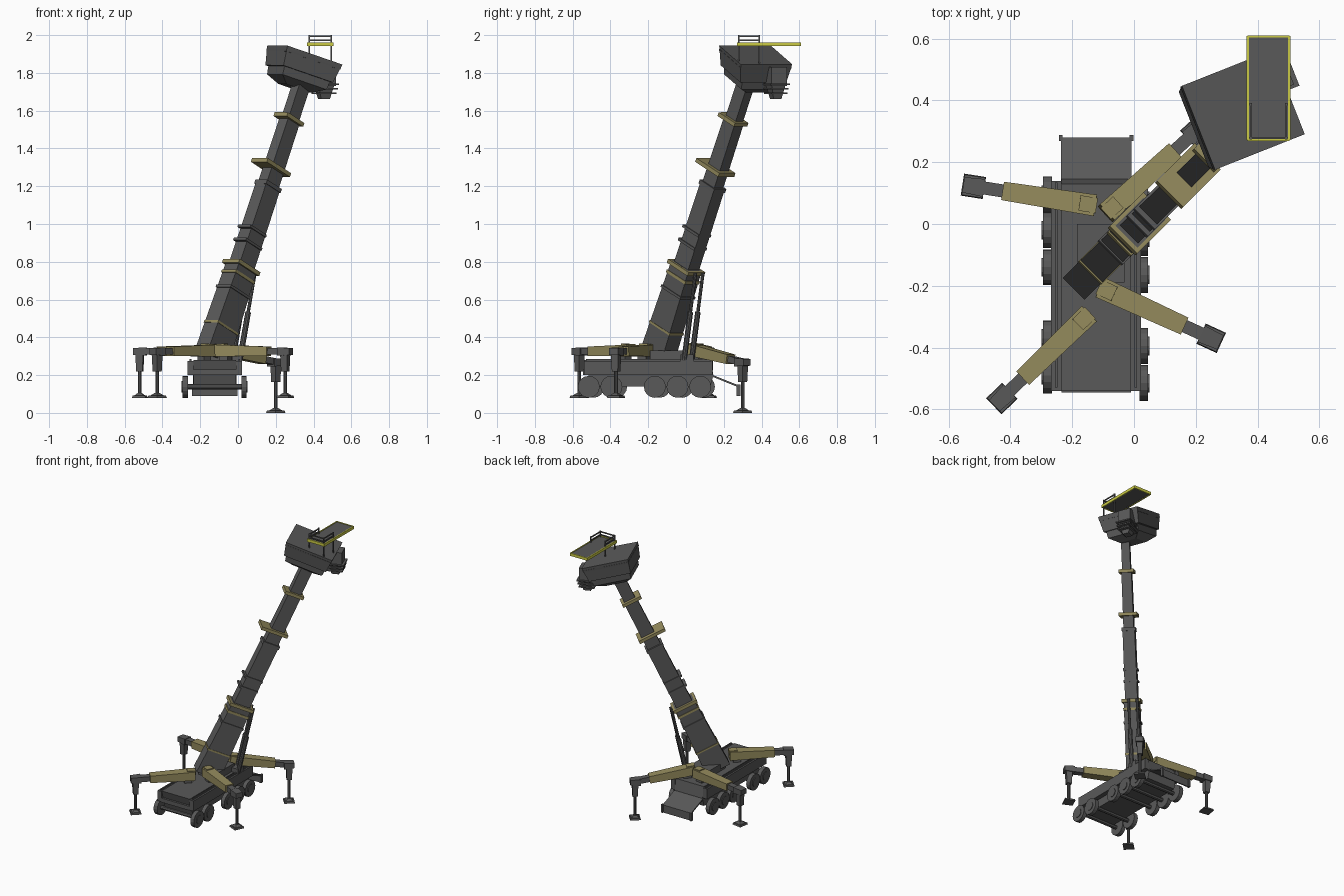
import bpy, math
from mathutils import Vector as V

if "Cube" in bpy.data.objects:
    bpy.data.objects.remove(bpy.data.objects["Cube"])


def material(name, rgb):
    m = bpy.data.materials.new(name)
    m.diffuse_color = (*rgb, 1)
    m.use_nodes = True
    m.node_tree.nodes["Principled BSDF"].inputs["Base Color"].default_value = m.diffuse_color
    return m


DARK = material("dark_grey", (0.10, 0.10, 0.10))
OLIVE = material("olive_yellow", (0.30, 0.26, 0.11))
YELLOW = material("bright_yellow", (0.6, 0.6, 0.06))
UP = V((0, 0, 1))


def mesh(name, verts, faces, mat=DARK):
    me = bpy.data.meshes.new(name)
    me.from_pydata([tuple(v) for v in verts], [], faces)
    me.materials.append(mat)
    ob = bpy.data.objects.new(name, me)
    bpy.context.collection.objects.link(ob)
    return ob


def beam(name, p0, p1, s0, s1, side, mat=DARK):
    """Tapered bar from p0 to p1; s0 and s1 are (along side, across) sizes."""
    p0, p1 = V(p0), V(p1)
    axis = (p1 - p0).normalized()
    side = V(side)
    side = (side - axis * side.dot(axis)).normalized()
    other = axis.cross(side)
    verts = [p + side * (s[0] / 2 * i) + other * (s[1] / 2 * j)
             for p, s in ((p0, s0), (p1, s1))
             for i, j in ((-1, -1), (1, -1), (1, 1), (-1, 1))]
    faces = [(3, 2, 1, 0), (4, 5, 6, 7)] + [(k, (k + 1) % 4, 4 + (k + 1) % 4, 4 + k) for k in range(4)]
    return mesh(name, verts, faces, mat)


def box(name, lo, hi, mat=DARK):
    c = [(a + b) / 2 for a, b in zip(lo, hi)]
    s = (hi[0] - lo[0], hi[1] - lo[1])
    return beam(name, (c[0], c[1], lo[2]), (c[0], c[1], hi[2]), s, s, (1, 0, 0), mat)


def cylinder(name, p0, p1, r, sides=12, mat=DARK):
    p0, p1 = V(p0), V(p1)
    bpy.ops.mesh.primitive_cylinder_add(vertices=sides, radius=r, depth=(p1 - p0).length,
                                        location=(p0 + p1) / 2)
    ob = bpy.context.object
    ob.name = name
    ob.rotation_euler = (p1 - p0).to_track_quat('Z', 'Y').to_euler()
    ob.data.materials.append(mat)
    return ob


def extrude_x(name, profile, x0, x1, mat=DARK):
    n = len(profile)
    verts = [(x, y, z) for x in (x0, x1) for y, z in profile]
    faces = [tuple(range(n))[::-1], tuple(range(n, 2 * n))]
    faces += [(k, (k + 1) % n, n + (k + 1) % n, n + k) for k in range(n)]
    return mesh(name, verts, faces, mat)


# Chassis, side decks and hinged tail plate
extrude_x("chassis", [(-.54, .28), (-.50, .14), (.13, .14), (.145, .20), (.13, .28)][::-1], -.235, -.01)
for n, x0, x1 in (("left", -.268, -.235), ("right", -.01, .022)):
    box(n + "_side_deck", (x0, -.54, .20), (x1, .14, .275))
    box(n + "_deck_rail", (x0 + .012, -.53, .275), (x1 - .012, .135, .285))
extrude_x("tail_plate", [(.13, .205), (.28, .145), (.28, .09), (.272, .09), (.272, .138), (.13, .195)], -.237, -.008)
for x in (-.237, -.008):
    box("tail_hinge", (x - .006, .268, .09), (x + .006, .288, .15))
box("front_bumper", (-.235, -.545, .20), (-.01, -.53, .23))

# Wheels: five per side, slightly staggered
for x0, x1, hub, ys in ((-.295, -.265, -.299, (.095, -.02, -.14, -.37, -.49)),
                        (.018, .046, .05, (.075, -.045, -.165, -.395, -.515))):
    for y in ys:
        cylinder("wheel", (x0, y, .138), (x1, y, .138), .058, 16)
        cylinder("wheel_hub", ((x0 + x1) / 2, y, .138), (hub, y, .138), .03, 12)
for y in (.085, -.03, -.15, -.38, -.5):
    cylinder("axle", (-.28, y, .138), (.03, y, .138), .014, 8)

# Turntable under the boom
box("turntable", (-.185, -.19, .27), (-.03, .0, .33))


# Outriggers: olive arm, grey inner arm, knuckle, jack and foot
def outrigger(root, tip, foot_z):
    root, tip = V(root), V(tip)
    d = (tip - root)
    flat = V((d.x, d.y, 0)).normalized()
    side = UP.cross(flat)
    mid = root.lerp(tip, .76)
    beam("outrigger_arm", root, mid, (.070, .062), (.060, .050), side, OLIVE)
    beam("outrigger_root_cap", root + UP * .02 - d * .01, root + UP * .022 + d * .13, (.05, .03), (.05, .03), side, OLIVE)
    beam("outrigger_extension", root.lerp(tip, .70), tip, (.042, .036), (.042, .034), side)
    beam("outrigger_knuckle", tip - flat * .035, tip + flat * .033, (.058, .044), (.05, .036), side)
    beam("outrigger_mount", (root + d * .12) - UP * .085, root + d * .12, (.05, .05), (.05, .05), side)
    beam("jack_sleeve", tip, tip - UP * .105, (.042, .042), (.034, .034), side)
    cylinder("jack_rod", tip - UP * .09, (tip.x, tip.y, foot_z + .012), .010, 8)
    beam("jack_foot", (tip.x, tip.y, foot_z), (tip.x, tip.y, foot_z + .012), (.072, .072), (.066, .066), side)
    beam("jack_foot_top", (tip.x, tip.y, foot_z + .012), (tip.x, tip.y, foot_z + .025), (.05, .05), (.02, .02), side)


outrigger((-.125, .06, .33), (-.52, .122, .325), .08)
outrigger((-.145, -.29, .33), (-.428, -.565, .325), .08)
outrigger((-.11, -.205, .33), (.25, -.37, .325), .08)
outrigger((-.09, .035, .335), (.20, .30, .268), 0)

# Telescopic boom along a slanted axis
U = V((1, -1, 0)).normalized()


def axis_at(z):
    return V((-.105 + .33 * (z - .4), -.12 + .325 * (z - .4), z))


D = (axis_at(1) - axis_at(0)).normalized()
W = D.cross(U)
for i, (z0, z1, s0, s1) in enumerate(((.29, .78, (.10, .17), (.10, .14)), (.76, 1.20, (.082, .115), (.08, .11)),
                                      (1.18, 1.55, (.068, .095), (.066, .09)), (1.53, 1.78, (.056, .08), (.056, .08)))):
    beam("boom_section_%d" % (i + 1), axis_at(z0), axis_at(z1), s0, s1, U)

# Boom collars: height, width, depth, thickness, offset, colour
for z, w, h, t, off, m in ((.45, .106, .168, .012, 0, OLIVE), (.64, .112, .16, .014, 0, DARK),
                           (.72, .108, .155, .016, 0, OLIVE), (.77, .125, .17, .022, 0, OLIVE),
                           (.89, .095, .132, .014, -.008, DARK), (.96, .095, .132, .014, -.008, DARK),
                           (1.20, .09, .12, .022, 0, DARK), (1.29, .12, .19, .022, -.022, OLIVE),
                           (1.55, .10, .135, .022, -.008, OLIVE)):
    c = axis_at(z) + W * off
    beam("boom_collar", c - D * t / 2, c + D * t / 2, (w, h), (w, h), U, m)

# Lift cylinders behind the boom
for s in (-.028, .028):
    lo, hi = V((-.01, .01, .28)) + U * s, V((.07, .07, .74)) + U * s
    cylinder("lift_cylinder", lo, lo.lerp(hi, .55), .015, 10)
    cylinder("lift_rod", lo.lerp(hi, .5), hi, .009, 8)
box("lift_bracket", (-.05, -.03, .27), (.02, .04, .31))

# Tilted head housing in two tapered tiers
A, B = V((.29, .115, -.10)).normalized(), V((-.103, .273, 0)).normalized()
N = A.cross(B)
C = V((.354, .369, 1.895))
for name, h0, h1, s0, s1 in (("head_upper", 0, .105, (.328, .292), (.296, .262)),
                             ("head_lower", .105, .15, (.272, .235), (.262, .225)),
                             ("head_base", .15, .185, (.262, .225), (.15, .12))):
    beam(name, C - N * h0, C - N * h1, s0, s1, A)
beam("head_rim", C - N * .018, C - N * .03, (.326, .29), (.322, .286), A)

# Finned unit hanging from the far corner of the head
P = V((.455, .475, 1.83))
beam("hanging_unit", P, P - UP * .10, (.10, .09), (.10, .09), A)
beam("hanging_unit_tip", P - UP * .10, P - UP * .168, (.085, .075), (.05, .045), A)
for k in range(3):
    q = P - UP * (.085 + .024 * k)
    beam("cooling_fin", q, q - UP * .009, (.13 - .012 * k, .11 - .01 * k), (.13 - .012 * k, .11 - .01 * k), A)

# Maintenance platform with yellow edging and a three-sided rail
x0, x1, y0, y1 = .368, .503, .272, .608
box("platform_floor", (x0, y0, 1.945), (x1, y1, 1.958))
for n, lo, hi in (("left", (x0 - .003, y0), (x0 + .004, y1)), ("right", (x1 - .004, y0), (x1 + .003, y1)),
                  ("front", (x0, y0 - .003), (x1, y0 + .004)), ("back", (x0, y1 - .004), (x1, y1 + .002))):
    box("platform_edge_" + n, (*lo, 1.942), (*hi, 1.962), YELLOW)
for x in (x0 + .01, x1 - .01):
    for y in (y0 + .006, y0 + .115):
        box("platform_post", (x - .004, y - .004, 1.84), (x + .004, y + .004, 2.0))
    for z in (1.972, 1.994):
        box("side_rail", (x - .003, y0 + .005, z - .004), (x + .003, y0 + .117, z + .004))
for z in (1.972, 1.994):
    box("front_rail", (x0 + .01, y0 + .003, z - .004), (x1 - .01, y0 + .009, z + .004))
